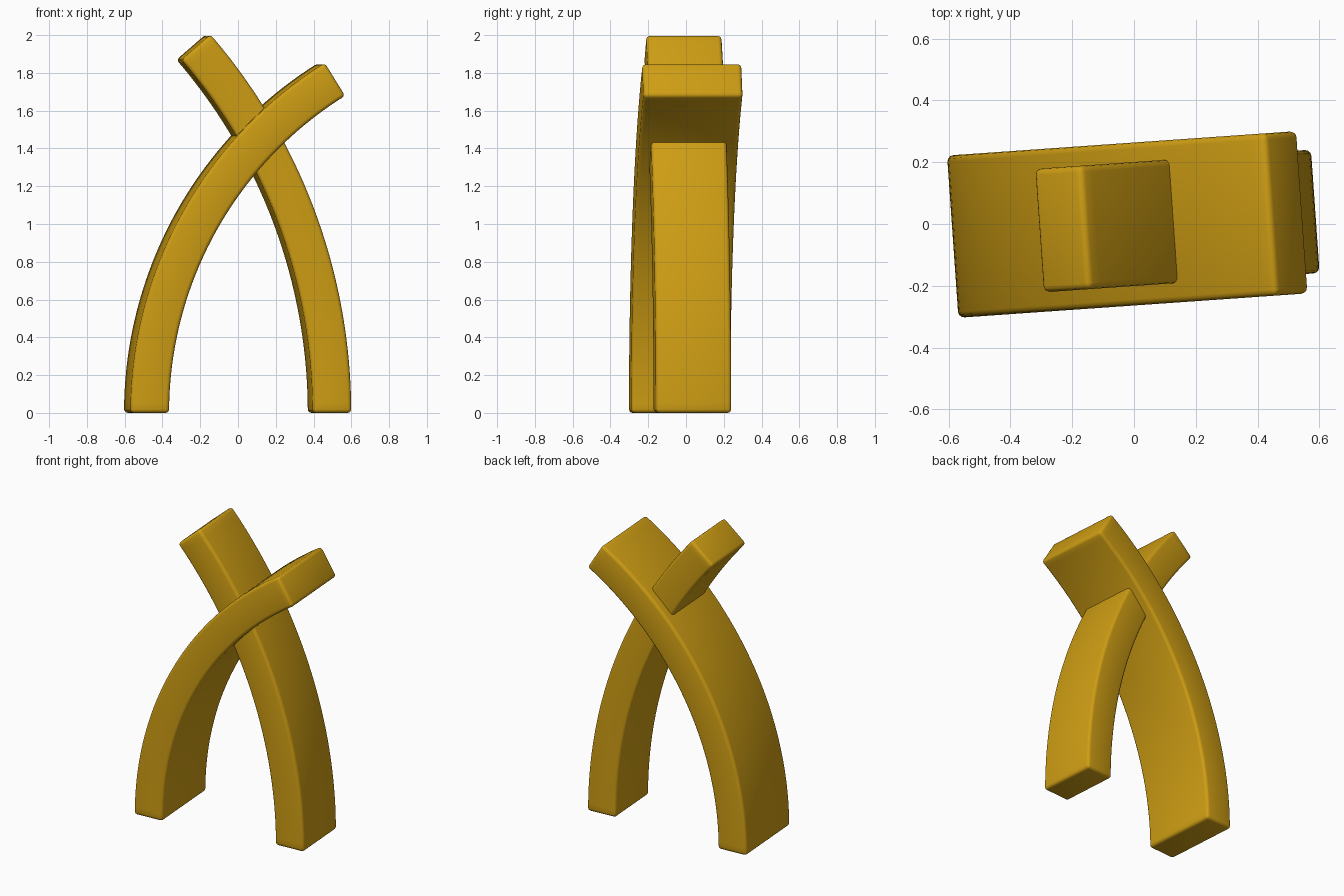
import bpy, bmesh
from math import sin, cos, radians

cube = bpy.data.objects.get("Cube")
if cube:
    bpy.data.objects.remove(cube)

gold = bpy.data.materials.new("golden yellow")
gold.use_nodes = True
color = (0.62, 0.34, 0.007, 1)
gold.diffuse_color = color
gold.node_tree.nodes["Principled BSDF"].inputs["Base Color"].default_value = color

FOOT = 0.588       # outer foot distance from the middle
THICK = 0.205      # beam thickness
TURN = radians(4)  # slight turn of the whole sculpture
STEPS = 40


def arc_beam(name, side, radius, sweep, depth):
    """Curved beam rising straight from its foot and leaning over the middle."""
    center = FOOT - radius
    angles = [radians(sweep) * i / STEPS for i in range(STEPS + 1)]
    bm = bmesh.new()
    rings = []
    for a in angles:
        ring = []
        for r, y in ((radius, -1), (radius, 1), (radius - THICK, 1), (radius - THICK, -1)):
            ring.append(bm.verts.new((side * (center + r * cos(a)), y * depth / 2, r * sin(a))))
        rings.append(ring)
    for low, high in zip(rings, rings[1:]):
        for i in range(4):
            j = (i + 1) % 4
            bm.faces.new((low[i], low[j], high[j], high[i]))
    bm.faces.new(rings[0])
    bm.faces.new(rings[-1])
    bmesh.ops.recalc_face_normals(bm, faces=bm.faces)
    mesh = bpy.data.meshes.new(name)
    bm.to_mesh(mesh)
    bm.free()
    mesh.materials.append(gold)
    obj = bpy.data.objects.new(name, mesh)
    bpy.context.collection.objects.link(obj)
    obj.rotation_euler.z = TURN

    # Softly rounded edges
    bevel = obj.modifiers.new("rounded edges", 'BEVEL')
    bevel.width = 0.02
    bevel.segments = 3
    bevel.limit_method = 'ANGLE'
    bevel.angle_limit = radians(40)
    bpy.ops.object.select_all(action='DESELECT')
    obj.select_set(True)
    bpy.context.view_layer.objects.active = obj
    bpy.ops.object.modifier_apply(modifier=bevel.name)
    bpy.ops.object.shade_smooth_by_angle(angle=radians(35))
    return obj


# Wide beam leans from right to left, the narrow tall one crosses it
arc_beam("wide_curved_beam", -1, 2.18, 58.2, 0.526)
arc_beam("narrow_curved_beam", 1, 3.06, 40.9, 0.4)
